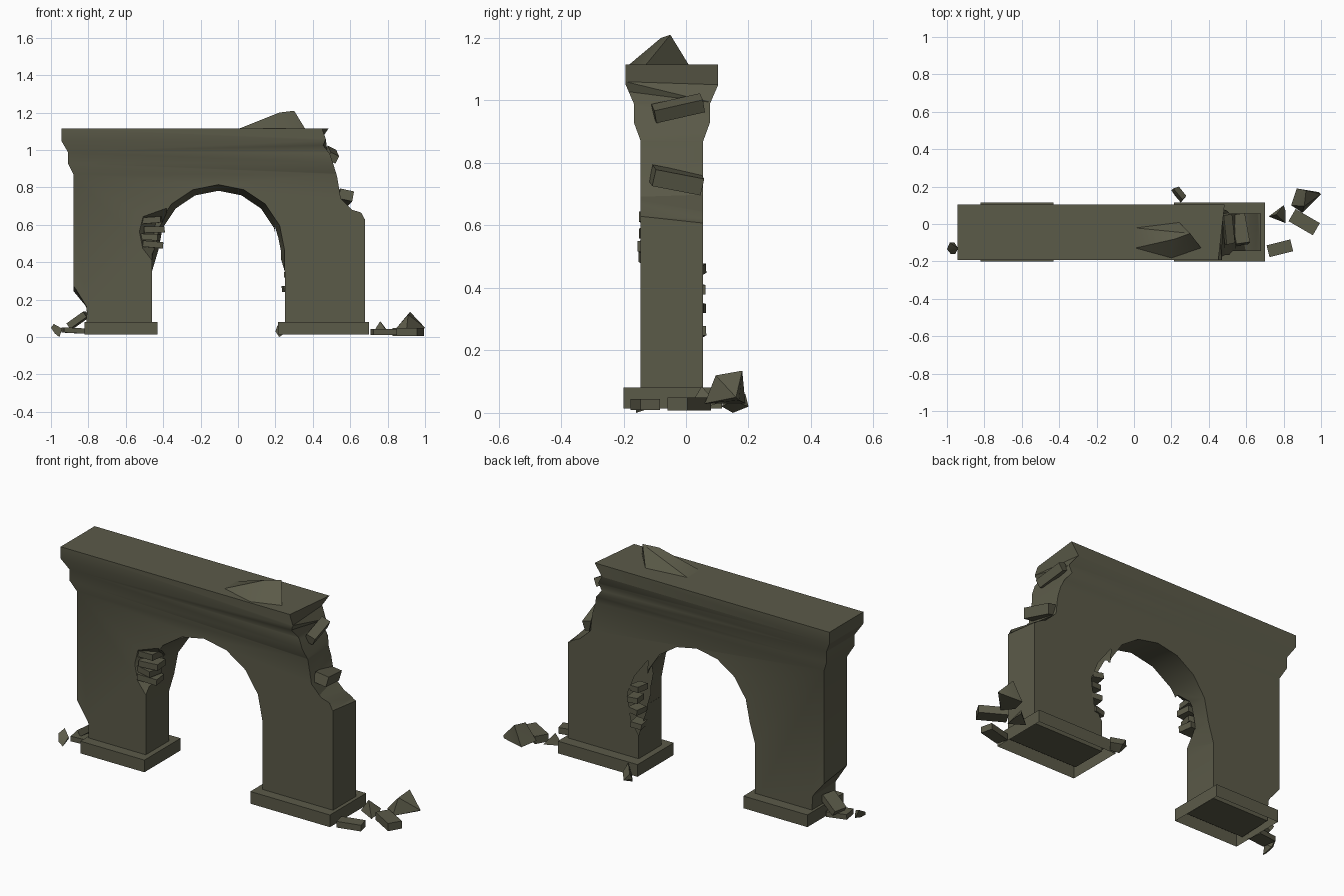
import bpy, bmesh, math
from mathutils import Vector, Matrix, Euler

if "Cube" in bpy.data.objects:
    bpy.data.objects.remove(bpy.data.objects["Cube"])

stone = bpy.data.materials.new("olive grey stone")
stone.diffuse_color = (0.105, 0.103, 0.066, 1)
stone.use_nodes = True
stone.node_tree.nodes["Principled BSDF"].inputs["Base Color"].default_value = stone.diffuse_color


def finish(name, bm):
    bmesh.ops.recalc_face_normals(bm, faces=bm.faces)
    me = bpy.data.meshes.new(name)
    bm.to_mesh(me)
    bm.free()
    me.materials.append(stone)
    ob = bpy.data.objects.new(name, me)
    bpy.context.collection.objects.link(ob)
    return ob


def loft(name, rings):
    """Closed solid through rings of equal point count."""
    bm = bmesh.new()
    vs = [[bm.verts.new(p) for p in r] for r in rings]
    n = len(rings[0])
    for a, b in zip(vs, vs[1:]):
        for i in range(n):
            j = (i + 1) % n
            bm.faces.new((a[i], a[j], b[j], b[i]))
    caps = [bm.faces.new(vs[0]), bm.faces.new(vs[-1])]
    bmesh.ops.triangulate(bm, faces=[f for f in bm.faces if len(f.verts) > 4])
    return finish(name, bm)


def prism(name, front, back, yf, yb):
    """Solid between a front and a back (x, z) outline."""
    return loft(name, [[(x, yf, z) for x, z in front], [(x, yb, z) for x, z in back]])


def brick(name, loc, size, rot=(0, 0, 0)):
    bm = bmesh.new()
    m = Matrix.LocRotScale(Vector(loc), Euler([math.radians(a) for a in rot]), Vector(size))
    bmesh.ops.create_cube(bm, size=1, matrix=m)
    return finish(name, bm)


def rock(name, pts):
    bm = bmesh.new()
    for p in pts:
        bm.verts.new(p)
    bmesh.ops.convex_hull(bm, input=bm.verts)
    return finish(name, bm)


def cut(ob, cutters):
    for c in cutters:
        c.hide_render = True
        m = ob.modifiers.new("cut", 'BOOLEAN')
        m.operation, m.object, m.solver = 'DIFFERENCE', c, 'EXACT'
    dg = bpy.context.evaluated_depsgraph_get()
    me = bpy.data.meshes.new_from_object(ob.evaluated_get(dg))
    ob.modifiers.clear()
    ob.data = me
    for c in cutters:
        bpy.data.objects.remove(c)


# wall with stepped cornice: flare outwards by height
rings = []
for z, e, dx in [(0.04, 0, 0), (0.87, 0, 0), (0.93, .022, .03), (0.99, .022, .03),
                 (1.05, .048, .065), (1.115, .048, .065)]:
    x0, x1, y0, y1 = -0.88 - dx, 0.68, -0.145 - e, 0.055 + e
    rings.append([(x0, y0, z), (x1, y0, z), (x1, y1, z), (x0, y1, z)])
wall = loft("arch_wall", rings)


# arch opening, tighter at the back
def arch(r):
    pts = [(-0.46, -0.1), (0.25, -0.1), (0.25, 0.35)]
    pts += [(-0.105 + r * math.cos(math.radians(a)), 0.46 + r * math.sin(math.radians(a)))
            for a in [22.5 * i for i in range(9)]]
    return pts + [(-0.46, 0.35)]


opening = prism("opening_cutter", arch(0.355), arch(0.322), -0.146, 0.056)
# overshoot the wall faces slightly so the cut is clean

# collapsed right end
end_f = [(0.45, 1.2), (0.45, 1.115), (0.47, 1.06), (0.455, 1.03), (0.49, 0.99), (0.53, 0.87),
         (0.55, 0.75), (0.61, 0.69), (0.66, 0.675), (0.68, 0.635), (0.8, 0.6), (0.8, 1.2)]
end_b = [(0.485, 1.2), (0.485, 1.115), (0.44, 1.05), (0.48, 0.99), (0.46, 0.95), (0.50, 0.90),
         (0.53, 0.80), (0.54, 0.70), (0.61, 0.635), (0.66, 0.61), (0.685, 0.56), (0.8, 0.5)]
end_b = end_b[:10] + [(0.8, 0.55), (0.8, 1.2)]
end = prism("end_cutter", end_f, end_b, -0.20, 0.11)

# broken corner at the foot of the left pier
foot = prism("foot_cutter", [(-0.95, 0.40), (-0.88, 0.28), (-0.81, 0.165), (-0.815, 0.0), (-0.95, 0.0)],
             [(-0.95, 0.35), (-0.88, 0.24), (-0.81, 0.155), (-0.80, 0.0), (-0.95, 0.0)], -0.2, 0.1)

# chipped edges beside the opening
chip_l = prism("chip_cutter_left", [(-0.38, 0.70), (-0.52, 0.65), (-0.54, 0.57), (-0.52, 0.47), (-0.45, 0.38)],
               [(-0.38, 0.62), (-0.44, 0.61), (-0.45, 0.56), (-0.45, 0.50), (-0.42, 0.46)], -0.16, -0.06)
chip_r = prism("chip_cutter_right", [(0.20, 0.55), (0.24, 0.50), (0.255, 0.42), (0.25, 0.33), (0.22, 0.3)],
               [(0.19, 0.66), (0.28, 0.54), (0.33, 0.42), (0.31, 0.28), (0.22, 0.14)], -0.02, 0.07)
cut(wall, [opening, end, foot, chip_l, chip_r])

# pier bases, open underneath
for name, x0, x1 in [("left_base", -0.82, -0.43), ("right_base", 0.215, 0.70)]:
    b = brick(name, ((x0 + x1) / 2, -0.0425, 0.0475), (x1 - x0, 0.315, 0.067))
    bm = bmesh.new()
    bm.from_mesh(b.data)
    bmesh.ops.delete(bm, geom=[f for f in bm.faces if f.normal.z < -0.5], context='FACES')
    bm.to_mesh(b.data)
    bm.free()

# exposed bricks in the chips
for i, (dx, z, rz) in enumerate([(0, 0.495, 8), (-.015, 0.535, -12), (.01, 0.575, 5), (-.005, 0.625, -6)]):
    brick("left_chip_brick_%d" % i, (-0.46 + dx, -0.105, z), (0.11, 0.08, 0.033), (0, 5 - 3 * i, rz))
for i, (dx, z, rz) in enumerate([(0, 0.26, 10), (.01, 0.335, -8), (.02, 0.395, 6), (0, 0.46, -10)]):
    brick("right_chip_brick_%d" % i, (0.27 + dx, 0.025, z), (0.06, 0.07, 0.03), (0, 4 * i - 6, rz))

# bricks sticking out of the collapsed end
brick("end_brick_upper", (0.50, -0.025, 0.975), (0.05, 0.16, 0.045), (14, 25, 12))
brick("end_brick_lower", (0.565, -0.03, 0.745), (0.075, 0.16, 0.055), (-11, 12, 8))

# stump of masonry on top
rock("top_stump", [(0, -0.02, 1.112), (0.24, 0.01, 1.112), (0.36, -0.13, 1.112), (0.2, -0.185, 1.112),
                   (0, -0.13, 1.112), (0.22, -0.08, 1.20), (0.30, -0.05, 1.21)])

# fallen rubble
brick("rubble_brick_a", (0.78, -0.13, 0.027), (0.13, 0.065, 0.034), (0, 0, 14))
brick("rubble_brick_b", (0.91, 0.01, 0.028), (0.15, 0.075, 0.042), (0, 0, -30))
brick("rubble_brick_c", (-0.88, -0.08, 0.035), (0.115, 0.08, 0.028), (0, 3, 10))
brick("rubble_brick_d", (-0.855, -0.06, 0.09), (0.11, 0.08, 0.035), (0, -35, -12))
rock("rubble_rock_large", [(0.84, 0.10, 0.04), (0.90, 0.06, 0.03), (0.99, 0.17, 0.04), (0.87, 0.19, 0.03),
                           (1.0, 0.16, 0.05), (0.92, 0.18, 0.135), (0.91, 0.095, 0.12)])
rock("rubble_rock_small", [(0.72, 0.04, 0.02), (0.81, 0.005, 0.01), (0.81, 0.07, 0.02), (0.80, 0.10, 0.03),
                           (0.76, 0.05, 0.085)])
rock("rubble_rock_back", [(0.20, 0.18, 0.03), (0.25, 0.115, 0.02), (0.28, 0.15, 0.04), (0.24, 0.20, 0.02),
                          (0.21, 0.19, 0.06), (0.26, 0.13, 0.085), (0.22, 0.15, 0.0)])
rock("rubble_rock_left", [(-1.0, -0.135, 0.05), (-0.98, -0.16, 0.02), (-0.955, -0.16, 0.0), (-0.94, -0.13, 0.045),
                          (-0.96, -0.10, 0.02), (-0.985, -0.10, 0.07)])

# soft shading across shallow edges
for ob in bpy.data.objects:
    ob.select_set(True)
bpy.context.view_layer.objects.active = wall
bpy.ops.object.shade_smooth_by_angle(angle=math.radians(30))
